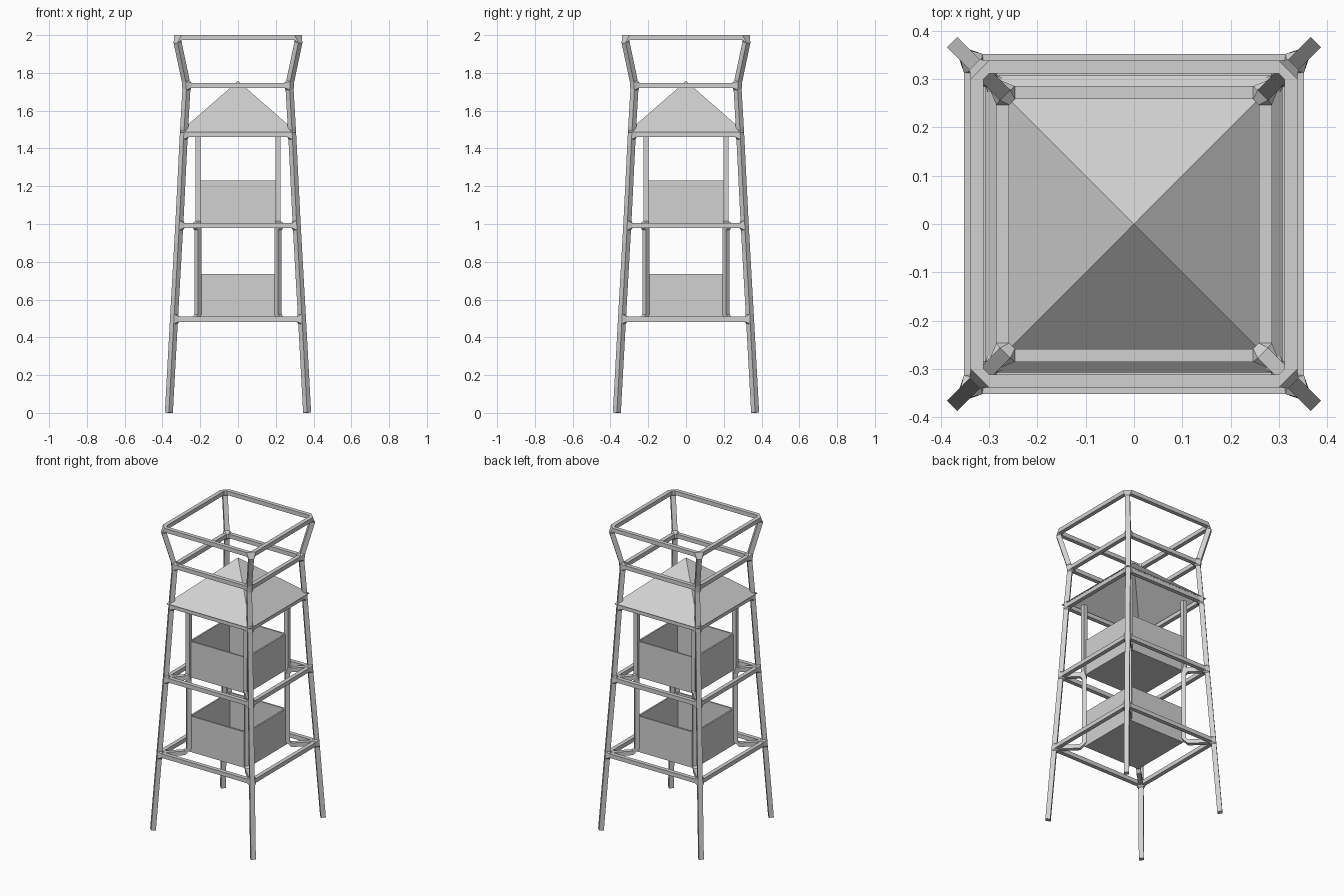
import bpy, bmesh, math
from mathutils import Vector, Matrix

if "Cube" in bpy.data.objects:
    bpy.data.objects.remove(bpy.data.objects["Cube"])

GREY = (0.64, 0.64, 0.64, 1)
metal = bpy.data.materials.new("plain_grey")
metal.use_nodes = True
metal.diffuse_color = GREY
metal.node_tree.nodes["Principled BSDF"].inputs["Base Color"].default_value = GREY

BAR = 0.027      # square bar width
GAP = 0.025      # how far bars stop short of a joint
CORNERS = [(1, 1), (-1, 1), (-1, -1), (1, -1)]
joints = {}      # joint position -> bar end points around it


def add_object(name, bm):
    mesh = bpy.data.meshes.new(name)
    bmesh.ops.recalc_face_normals(bm, faces=bm.faces)
    bm.to_mesh(mesh)
    bm.free()
    mesh.materials.append(metal)
    obj = bpy.data.objects.new(name, mesh)
    bpy.context.collection.objects.link(obj)
    return obj


def solidify(obj, thickness):
    mod = obj.modifiers.new("thickness", "SOLIDIFY")
    mod.thickness = thickness
    mod.offset = -1
    mod.use_even_offset = True


def hull(name, points):
    """Convex solid around a set of points."""
    bm = bmesh.new()
    for p in points:
        bm.verts.new(p)
    res = bmesh.ops.convex_hull(bm, input=bm.verts)
    inner = {g for g in res["geom_interior"] + res["geom_unused"]
             if isinstance(g, bmesh.types.BMVert)}
    bmesh.ops.delete(bm, geom=list(inner), context="VERTS")
    bmesh.ops.dissolve_limit(bm, angle_limit=math.radians(1),
                             verts=bm.verts, edges=bm.edges)
    return add_object(name, bm)


def bar(name, a, b, width=BAR, side=None, free_start=False, free_end=False):
    """Square bar from a to b; ends that are not free feed a joint."""
    a, b = Vector(a), Vector(b)
    d = (b - a).normalized()
    side = Vector(side).normalized() if side else Vector((0, 0, 1)).cross(d).normalized()
    up = d.cross(side)
    points = []
    for node, inward, free in ((a, d, free_start), (b, -d, free_end)):
        centre = node if free else node + inward * GAP
        ring = [centre + (side * i + up * j) * width / 2 for i, j in CORNERS]
        points += ring
        if not free:
            joints.setdefault(tuple(round(c, 4) for c in node), []).extend(ring)
    hull(name, points)


# Corner line of the tower: (half width, height) from foot to flared crown
levels = [(0.366, 0.001), (0.339, 0.496), (0.311, 0.992),
          (0.287, 1.473), (0.272, 1.734), (0.325, 1.9865)]
POST = 0.212
POST_TOP = 1.475


def at(corner, half, z):
    return (corner[0] * half, corner[1] * half, z)


for n, c in enumerate(CORNERS):
    nxt = CORNERS[(n + 1) % 4]
    # Leaning legs with the flared crown
    for i, (low, high) in enumerate(zip(levels, levels[1:])):
        bar(f"leg_{n}_{i}", at(c, *low), at(c, *high), 0.03, free_start=(i == 0))
    # Horizontal rings
    for i, level in enumerate(levels[1:]):
        bar(f"ring_{i}_{n}", at(c, *level), at(nxt, *level))
    # Braces to the inner posts
    low_z, mid_z = levels[1][1], levels[2][1]
    for half, z in levels[1:3]:
        bar(f"brace_{n}", at(c, half, z), at(c, POST, z))
    # Inner posts
    bar(f"lower_post_{n}", at(c, POST, low_z), at(c, POST, mid_z),
        side=(-c[1], c[0], 0))
    bar(f"upper_post_{n}", at(c, POST, mid_z), at(c, POST, POST_TOP),
        side=(1, 0, 0), free_end=True)

# Welded joints
for points in joints.values():
    hull("joint", points)

# Open-topped boxes
for name, bottom, top in (("lower_box", 0.498, 0.735), ("upper_box", 0.992, 1.23)):
    bm = bmesh.new()
    size = Matrix.Diagonal((POST * 2 - 0.004, POST * 2 - 0.004, top - bottom, 1))
    bmesh.ops.create_cube(bm, size=1, matrix=Matrix.Translation((0, 0, (top + bottom) / 2)) @ size)
    lid = max(bm.faces, key=lambda f: f.calc_center_median().z)
    bmesh.ops.delete(bm, geom=[lid], context="FACES_ONLY")
    solidify(add_object(name, bm), 0.01)

# Pyramid roof, open underneath
bm = bmesh.new()
base, apex = 1.488, 1.757
bmesh.ops.create_cone(bm, segments=4, radius1=0.308 * math.sqrt(2), radius2=0,
                      depth=apex - base, cap_ends=False,
                      matrix=Matrix.Translation((0, 0, (base + apex) / 2))
                      @ Matrix.Rotation(math.pi / 4, 4, "Z"))
bmesh.ops.remove_doubles(bm, verts=bm.verts, dist=0.0001)
solidify(add_object("roof", bm), 0.005)
